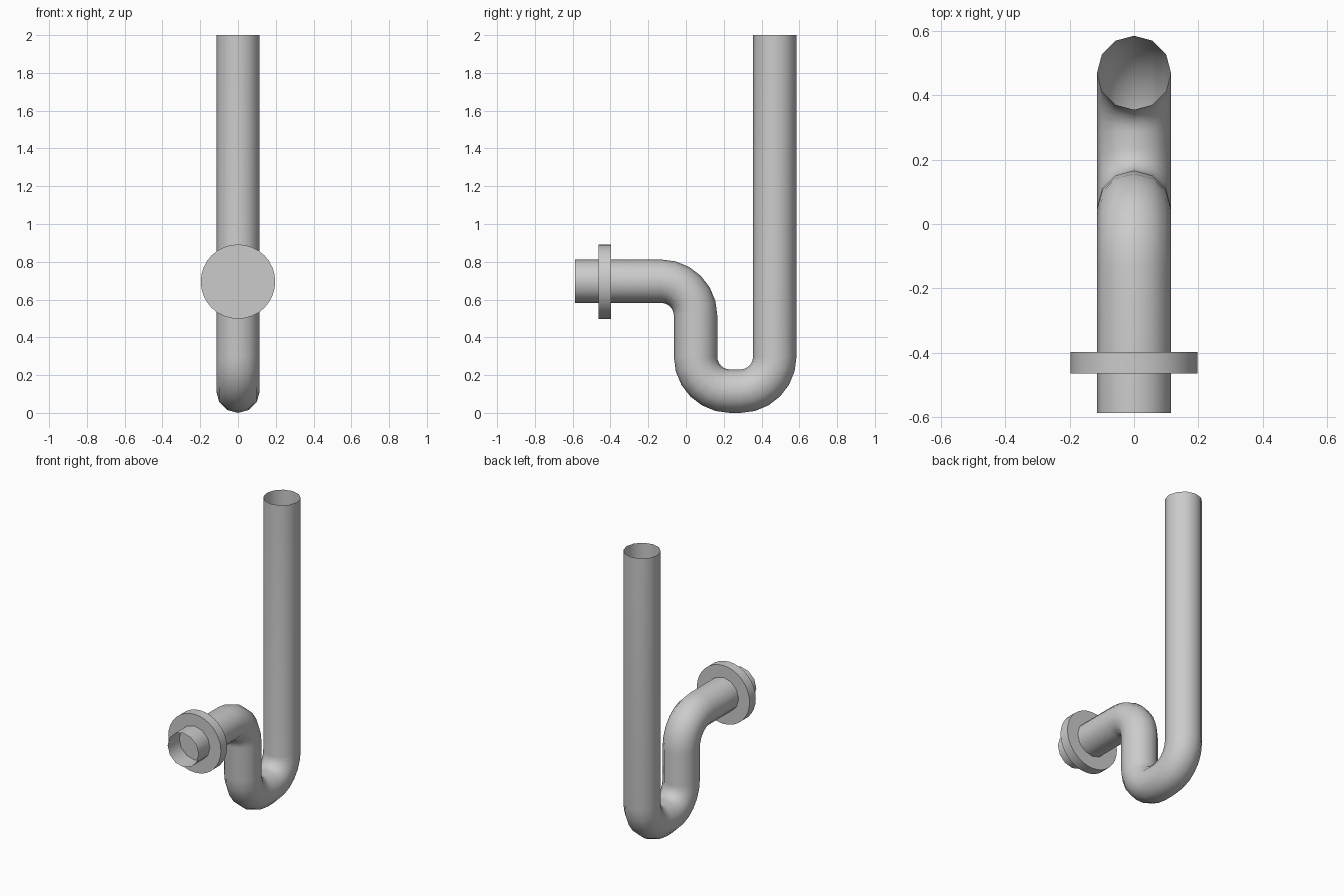
import bpy, bmesh
from math import pi, sin, cos, radians
from mathutils import Vector

if "Cube" in bpy.data.objects:
    bpy.data.objects.remove(bpy.data.objects["Cube"])

R, BEND, SIDES, STEPS = 0.115, 0.182, 12, 6


def make_object(name, bm, angle):
    mesh = bpy.data.meshes.new(name)
    bm.to_mesh(mesh)
    bm.free()
    ob = bpy.data.objects.new(name, mesh)
    bpy.context.collection.objects.link(ob)
    bpy.ops.object.select_all(action='DESELECT')
    ob.select_set(True)
    bpy.context.view_layer.objects.active = ob
    bpy.ops.object.shade_smooth_by_angle(angle=radians(angle))
    return ob


# Path stations in the YZ plane: (y, z, heading angle)
def arc(cy, cz, start, end, turn):
    out = []
    for i in range(STEPS + 1):
        a = start + (end - start) * i / STEPS
        out.append((cy + BEND * cos(a), cz + BEND * sin(a), a + turn * pi / 2))
    return out


path = [(-0.587, 0.697, 0.0)]
path += arc(-0.131, 0.515, pi / 2, 0, -1)        # elbow turning down
path += arc(0.233, 0.297, pi, 1.5 * pi, 1)       # trap, first half
path += arc(0.288, 0.297, 1.5 * pi, 2 * pi, 1)   # trap, second half
path += [(0.470, 2.0, pi / 2)]

# Open-ended trap pipe swept along the path
bm = bmesh.new()
rings = []
for y, z, h in path:
    side = Vector((0, -sin(h), cos(h)))
    ring = []
    for k in range(SIDES):
        t = 2 * pi * k / SIDES
        ring.append(bm.verts.new(Vector((R * sin(t), y, z)) + side * R * cos(t)))
    rings.append(ring)
for a, b in zip(rings, rings[1:]):
    for k in range(SIDES):
        n = (k + 1) % SIDES
        bm.faces.new((a[k], a[n], b[n], b[k]))
bmesh.ops.recalc_face_normals(bm, faces=bm.faces)
make_object("trap_pipe", bm, 40)

# Wall flange disc around the outlet
bm = bmesh.new()
bmesh.ops.create_cone(bm, cap_ends=True, segments=32, radius1=0.197,
                      radius2=0.197, depth=0.066)
flange = make_object("wall_flange", bm, 40)
flange.rotation_euler = (pi / 2, 0, 0)
flange.location = (0, -0.431, 0.695)
